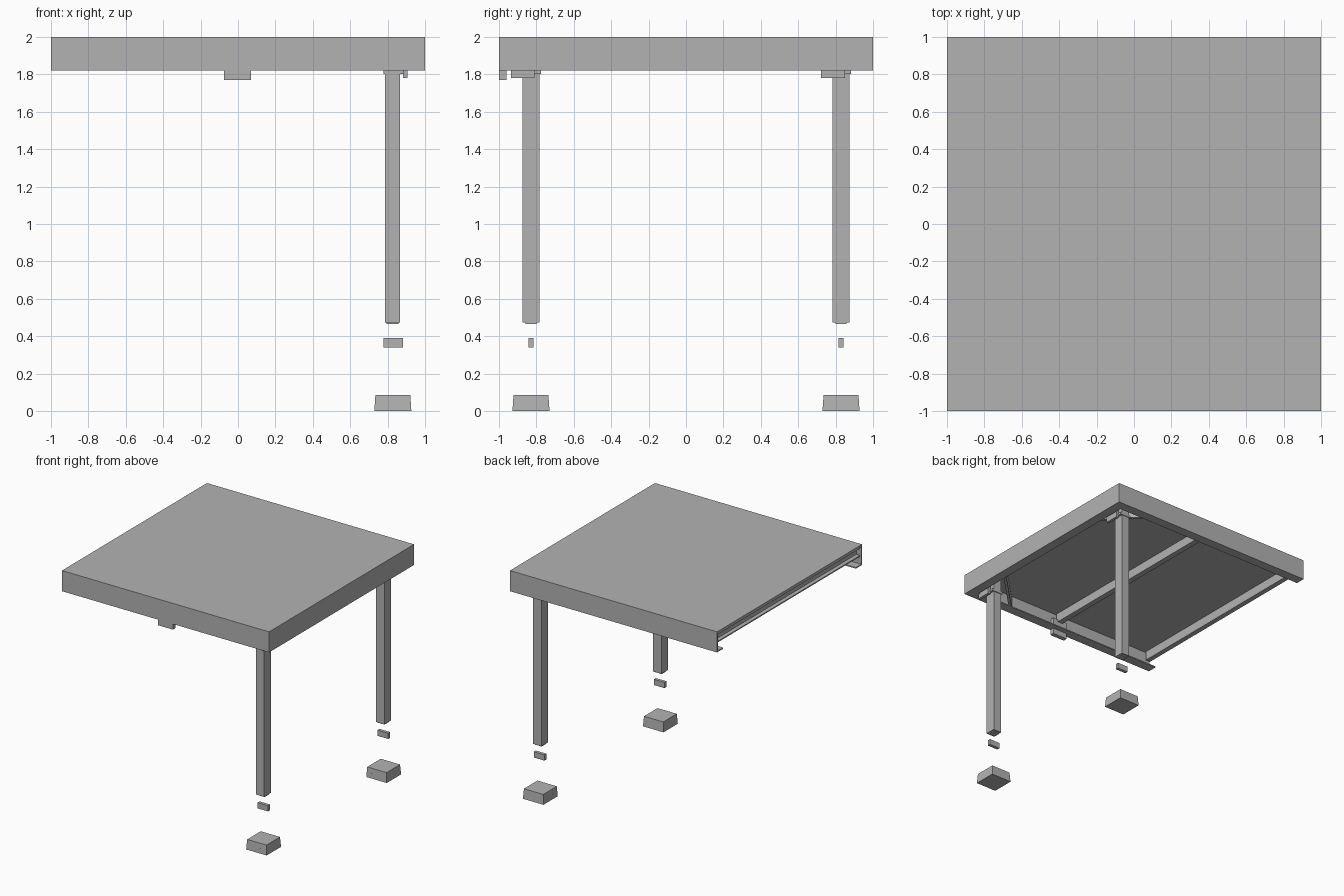
import bpy, bmesh, math
from mathutils import Matrix, Vector

cube = bpy.data.objects.get("Cube")
if cube:
    bpy.data.objects.remove(cube, do_unlink=True)

grey = bpy.data.materials.new("plain grey")
grey.use_nodes = True
grey.diffuse_color = (0.45, 0.45, 0.45, 1)
grey.node_tree.nodes["Principled BSDF"].inputs["Base Color"].default_value = grey.diffuse_color


def finish(name, bm):
    bmesh.ops.recalc_face_normals(bm, faces=bm.faces)
    mesh = bpy.data.meshes.new(name)
    bm.to_mesh(mesh)
    bm.free()
    mesh.materials.append(grey)
    obj = bpy.data.objects.new(name, mesh)
    bpy.context.collection.objects.link(obj)
    return obj


def box(name, x, y, z, taper=1.0, turn=0.0):
    """Box from (low, high) ranges; taper scales its top, turn spins it."""
    bm = bmesh.new()
    bmesh.ops.create_cube(bm, size=1)
    for v in bm.verts:
        if v.co.z > 0:
            v.co.x *= taper
            v.co.y *= taper
    size = Vector((x[1] - x[0], y[1] - y[0], z[1] - z[0]))
    centre = Vector((sum(x), sum(y), sum(z))) / 2
    move = Matrix.Translation(centre) @ Matrix.Rotation(turn, 4, "Z") @ Matrix.Diagonal(size).to_4x4()
    bmesh.ops.transform(bm, matrix=move, verts=bm.verts)
    return finish(name, bm)


def channel(name, web_x, depth, y, z, t=0.01):
    """C-section beam along y, with its open side towards -x."""
    x0, x1, (z0, z1) = web_x - depth, web_x, z
    section = [(x1, z0), (x1, z1), (x0, z1), (x0, z1 - t),
               (x1 - t, z1 - t), (x1 - t, z0 + t), (x0, z0 + t), (x0, z0)]
    bm = bmesh.new()
    face = bm.faces.new([bm.verts.new((px, y[0], pz)) for px, pz in section])
    new = bmesh.ops.extrude_face_region(bm, geom=[face])["geom"]
    verts = [g for g in new if isinstance(g, bmesh.types.BMVert)]
    bmesh.ops.translate(bm, vec=(0, y[1] - y[0], 0), verts=verts)
    return finish(name, bm)


# Roof deck and the three-sided fascia with its inward bottom lip
low, high, wall, lip = 1.82, 2.0, 0.01, 0.085
box("roof_deck", (-1, 1 - wall), (-1 + wall, 1 - wall), (1.98, high))
box("left_fascia", (1 - wall, 1), (-1, 1), (low, high))
box("left_fascia_lip", (1 - lip, 1 - wall), (-1 + lip, 1 - lip), (low, low + wall))
for side, s in (("front", -1), ("back", 1)):
    box(side + "_fascia", (-1, 1 - wall), sorted((s, s * (1 - wall))), (low, high))
    box(side + "_fascia_lip", (-1, 1 - wall), sorted((s * (1 - wall), s * (1 - lip))), (low, low + wall))

# Roof beams
channel("middle_beam", 0.02, 0.05, (-0.98, 0.98), (1.9, 1.98))
channel("edge_beam", -0.95, 0.045, (-0.98, 0.98), (1.9, 1.98))

# Drain outlet under the front fascia
box("drain_outlet", (-0.075, 0.07), (-0.998, -0.96), (1.77, 1.92))

# Posts with caps, brackets, braces, connectors and footings
for side, s in (("front", -1), ("back", 1)):
    yc = 0.828 * s
    box(side + "_post", (0.785, 0.865), (yc - 0.046, yc + 0.046), (0.475, 1.98))
    box(side + "_post_end", (0.793, 0.857), (yc - 0.03, yc + 0.03), (0.465, 0.475))
    box(side + "_post_cap", (0.778, 0.885), (yc - 0.053, yc + 0.053), (1.80, 1.82))
    box(side + "_bracket", (0.88, 0.904), (yc - 0.108, yc + 0.02), (1.78, 1.87))
    box(side + "_corner_brace", (0.75 - 0.33, 0.75 + 0.33),
        (0.75 * s - 0.012, 0.75 * s + 0.012), (1.86, 1.96), turn=-s * math.pi / 4)
    box(side + "_connector", (0.778, 0.88), (yc - 0.014, yc + 0.014), (0.34, 0.39))
    box(side + "_footing_base", (0.728, 0.926), (yc - 0.099, yc + 0.099), (0, 0.045), taper=0.97)
    box(side + "_footing_top", (0.731, 0.923), (yc - 0.096, yc + 0.096), (0.045, 0.087), taper=0.97)
